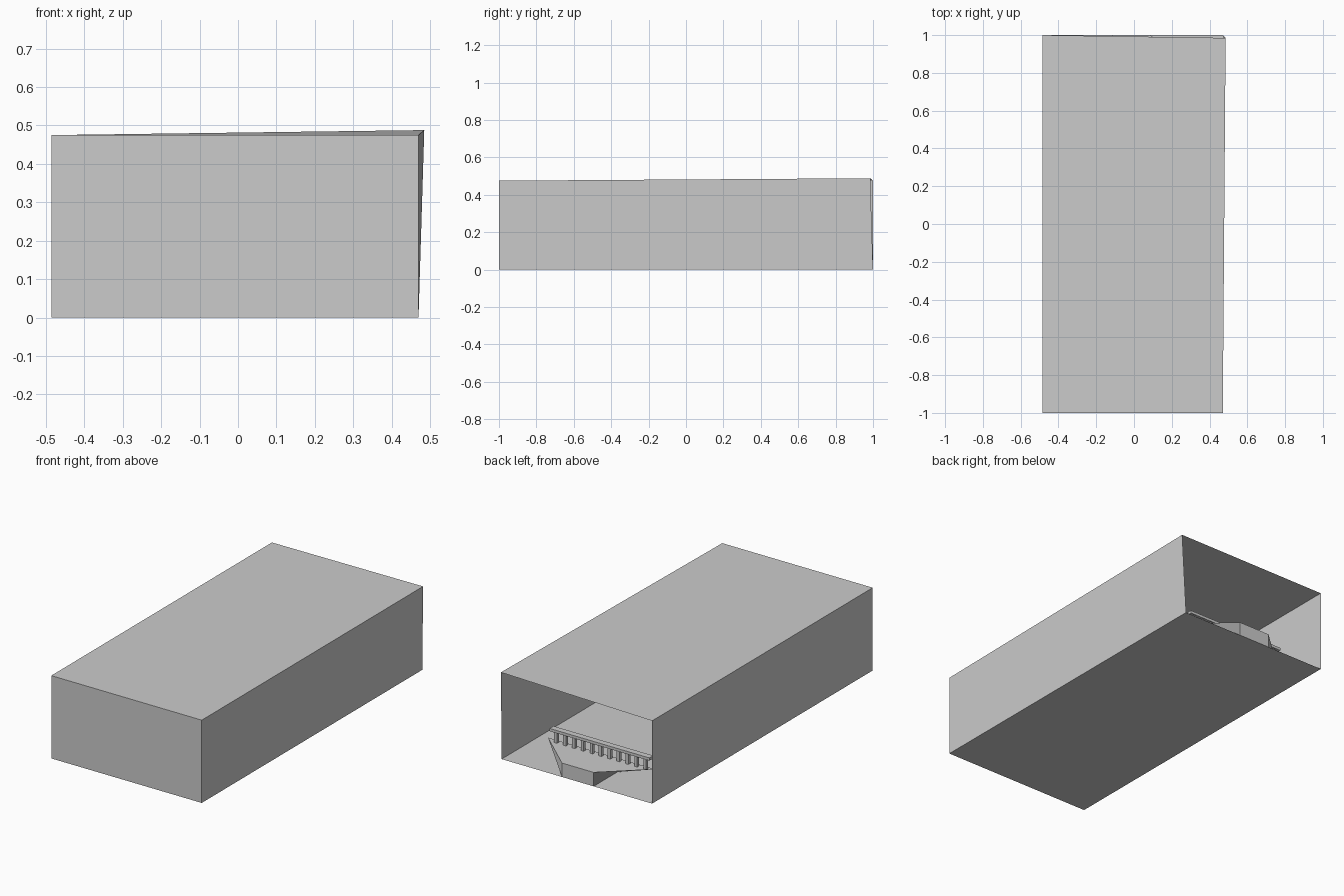
import bpy, bmesh
from mathutils import Vector

if "Cube" in bpy.data.objects:
    bpy.data.objects.remove(bpy.data.objects["Cube"])


def new_object(name, bm):
    bmesh.ops.recalc_face_normals(bm, faces=bm.faces[:])
    mesh = bpy.data.meshes.new(name)
    bm.to_mesh(mesh)
    bm.free()
    obj = bpy.data.objects.new(name, mesh)
    bpy.context.collection.objects.link(obj)
    return obj


def add_box(bm, lo, hi):
    """Add an axis-aligned box between two corners; return its vertices."""
    lo, hi = Vector(lo), Vector(hi)
    verts = bmesh.ops.create_cube(bm, size=1)["verts"]
    for v in verts:
        v.co = (lo + hi) / 2 + v.co * (hi - lo)
    return verts


# Room shell: thin walls, open at the back, one upper corner pulled out of square
bm = bmesh.new()
add_box(bm, (-0.485, -1, 0), (0.47, 1, 0.475))
bm.normal_update()
bmesh.ops.delete(bm, geom=[f for f in bm.faces if f.normal.y > 0.9], context="FACES_ONLY")
for v in bm.verts:
    if v.co.x > 0 and v.co.y > 0 and v.co.z > 0:
        v.co = (0.485, 0.985, 0.488)
new_object("room_shell", bm)

# Platform: block whose upper rear corners flare outwards
DECK = 0.08
bm = bmesh.new()
for v in add_box(bm, (-0.114, 0.785, 0), (0.087, 1, DECK)):
    if v.co.y < 0.9 and v.co.z > 0.01:
        v.co.x = 0.326 if v.co.x > 0 else -0.353
new_object("platform", bm)

# Handrail
bm = bmesh.new()
add_box(bm, (-0.345, 0.79, 0.142), (0.288, 0.825, 0.158))
new_object("handrail", bm)

# Balusters standing on the platform
COUNT, FIRST, LAST, R = 11, -0.31, 0.256, 0.009
bm = bmesh.new()
for i in range(COUNT):
    x = FIRST + (LAST - FIRST) * i / (COUNT - 1)
    add_box(bm, (x - R, 0.808 - R, DECK), (x + R, 0.808 + R, 0.142))
new_object("balusters", bm)
